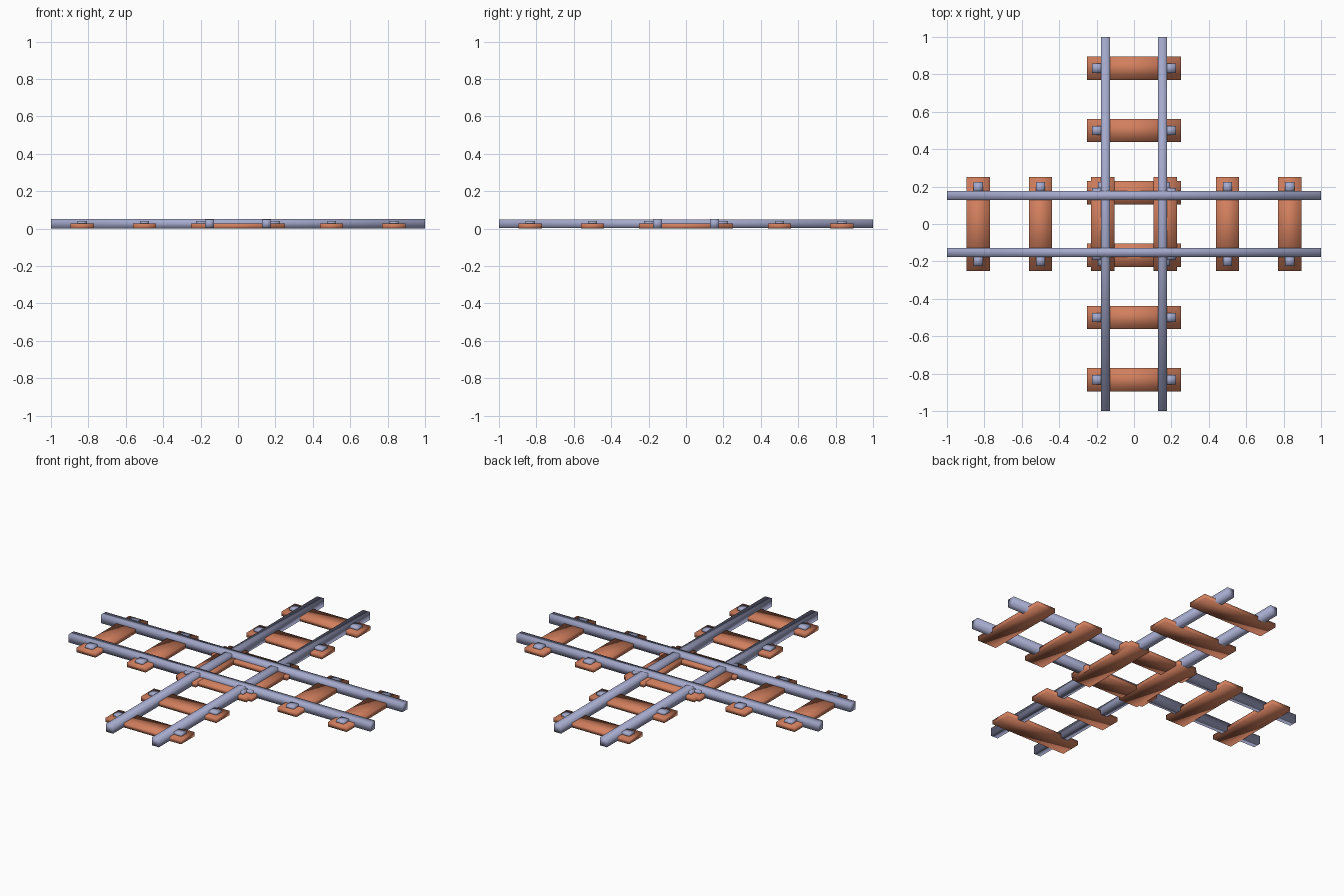
import bpy, bmesh, math
from mathutils import Matrix, Vector

if "Cube" in bpy.data.objects:
    bpy.data.objects.remove(bpy.data.objects["Cube"])


def material(name, rgb):
    m = bpy.data.materials.new(name)
    m.diffuse_color = (*rgb, 1)
    m.use_nodes = True
    m.node_tree.nodes["Principled BSDF"].inputs["Base Color"].default_value = m.diffuse_color
    return m


STEEL = material("blue_grey_steel", (0.376, 0.402, 0.61))
WOOD = material("orange_brown_wood", (0.64, 0.21, 0.11))


def box(name, lo, hi, mat, angle):
    """Softly shaded box between two corners, turned about the vertical axis."""
    lo, hi = Vector(lo), Vector(hi)
    bm = bmesh.new()
    bmesh.ops.create_cube(bm, size=1)
    bmesh.ops.scale(bm, vec=hi - lo, verts=bm.verts)
    bmesh.ops.translate(bm, vec=(lo + hi) / 2, verts=bm.verts)
    bmesh.ops.rotate(bm, cent=(0, 0, 0), matrix=Matrix.Rotation(angle, 3, 'Z'), verts=bm.verts)
    for f in bm.faces:
        f.smooth = True
    me = bpy.data.meshes.new(name)
    bm.to_mesh(me)
    bm.free()
    me.materials.append(mat)
    ob = bpy.data.objects.new(name, me)
    bpy.context.collection.objects.link(ob)


# Two identical straight tracks crossing at right angles
for track, angle in (("lengthwise", 0), ("crosswise", math.pi / 2)):
    # tiny height difference avoids coplanar faces where the tracks cross
    d = 0.0006 if angle == 0 else 0

    # rails
    for s in (-1, 1):
        y = s * 0.152
        box(f"{track}_rail", (y - 0.0235, -1, 0.002 + d), (y + 0.0235, 1, 0.0505 - d), STEEL, angle)

    # sleepers, each with a fastener outside both rails
    for i in range(6):
        p = -5 / 6 + i / 3
        box(f"{track}_sleeper", (-0.25, p - 0.0625, d), (0.25, p + 0.0625, 0.027 - d), WOOD, angle)
        for s in (-1, 1):
            x = s * 0.195
            box(f"{track}_fastener", (x - 0.03, p - 0.025, 0.02), (x + 0.03, p + 0.025, 0.041), STEEL, angle)
